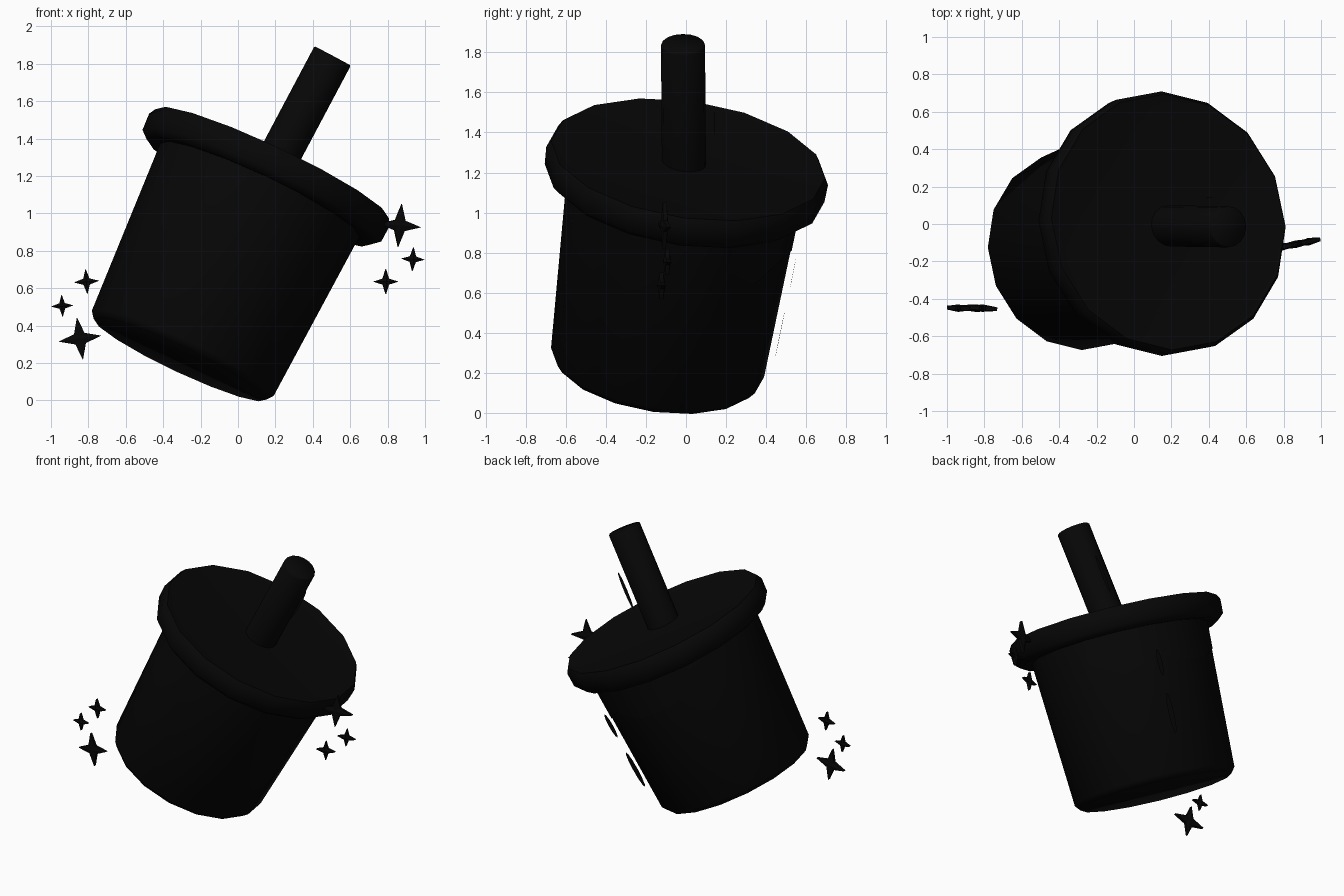
import bpy, math
from mathutils import Vector, Matrix

if "Cube" in bpy.data.objects:
    bpy.data.objects.remove(bpy.data.objects["Cube"])

SIDES = 16
BLACK = bpy.data.materials.new("black")
BLACK.diffuse_color = (0.002, 0.002, 0.002, 1)
BLACK.use_nodes = True
BLACK.node_tree.nodes["Principled BSDF"].inputs["Base Color"].default_value = BLACK.diffuse_color


def add_mesh(name, verts, faces, matrix=Matrix(), smooth=True):
    mesh = bpy.data.meshes.new(name)
    mesh.from_pydata(verts, [], faces)
    mesh.transform(matrix)
    mesh.update()
    mesh.materials.append(BLACK)
    ob = bpy.data.objects.new(name, mesh)
    bpy.context.collection.objects.link(ob)
    if smooth:
        bpy.ops.object.select_all(action='DESELECT')
        ob.select_set(True)
        bpy.context.view_layer.objects.active = ob
        bpy.ops.object.shade_smooth_by_angle(angle=math.radians(60))
    return ob


def lathe(name, profile, matrix):
    """Revolve (radius, height) points and cap both ends."""
    verts, faces = [], []
    for r, h in profile:
        for i in range(SIDES):
            a = math.tau * i / SIDES
            verts.append((r * math.cos(a), r * math.sin(a), h))
    for k in range(len(profile) - 1):
        for i in range(SIDES):
            j = (i + 1) % SIDES
            a, b = k * SIDES, (k + 1) * SIDES
            faces.append((a + i, a + j, b + j, b + i))
    faces.append(tuple(reversed(range(SIDES))))
    last = (len(profile) - 1) * SIDES
    faces.append(tuple(range(last, last + SIDES)))
    return add_mesh(name, verts, faces, matrix)


def frame(start, end):
    start, end = Vector(start), Vector(end)
    rot = Vector((0, 0, 1)).rotation_difference(end - start)
    return Matrix.Translation(start) @ rot.to_matrix().to_4x4()


cup = frame((-0.308, -0.146, 0.225), (0.15, 0, 1.195))
straw = frame((0.165, -0.01, 1.20), (0.505, -0.015, 1.84))

# Tapered cup with a small bevelled foot
lathe("cup_body", [(0.51, -0.005), (0.537, 0.03), (0.59, 1.04)], cup)

# Lid with a rounded lower lip and a squarer upper rim
lathe("lid", [(0.58, 1.005), (0.665, 0.995), (0.705, 1.03),
              (0.71, 1.125), (0.69, 1.16), (0.64, 1.15)], cup)

# Straw with a closed, softly bevelled tip
lathe("straw", [(0.11, 0), (0.11, 0.72), (0.105, 0.727)], straw)

# Thin dripping layer hugging the back of the cup
verts, faces = [], []
for i, low in enumerate([0.84, 0.72, 0.80, 0.74, 0.76, 0.82]):
    a = math.tau * (i + 1) / SIDES
    for h in (low, 1.02):
        r = 0.5355 + 0.0525 * h + 0.005
        verts.append((r * math.cos(a), r * math.sin(a), h))
    if i:
        k = 2 * i
        faces.append((k - 2, k, k + 1, k - 1))
add_mesh("drip_layer", verts, faces, cup)


# Slender lens-shaped highlights floating off the cup and straw
def highlight(name, matrix, radius, height, length, width, azimuth, slope, turn):
    a, b = math.radians(azimuth), math.radians(turn)
    n = 12
    pts = []
    for i in range(n):
        t = math.tau * i / n
        u, v = width / 2 * math.cos(t), length / 2 * math.sin(t)
        r = radius + slope * v
        pts.append((r * math.cos(a) - u * math.sin(b),
                    r * math.sin(a) + u * math.cos(b), height + v))
    add_mesh(name, pts, [tuple(range(n))], matrix, False)


highlight("cup_highlight_long", cup, 0.63, 0.40, 0.27, 0.045, 66, 0.05, 85)
highlight("cup_highlight_short", cup, 0.65, 0.74, 0.18, 0.04, 66, 0.05, 85)
highlight("straw_highlight", straw, 0.165, 0.35, 0.27, 0.03, 68, 0, 88)


# Four-pointed sparkles, slightly puffed in the middle
def sparkle(name, x, y, z, size, roll, yaw):
    n, t = 8, 0.010
    verts = []
    for side in (-t, t):
        for i in range(n):
            a = math.tau * i / n
            r = size if i % 2 == 0 else size * 0.34
            verts.append((r * math.cos(a), side, r * math.sin(a)))
    verts += [(0, -2 * t, 0), (0, 2 * t, 0)]
    faces = []
    for i in range(n):
        j = (i + 1) % n
        faces += [(i, j, 2 * n), (j + n, i + n, 2 * n + 1), (i, i + n, j + n, j)]
    m = (Matrix.Translation((x, y, z)) @ Matrix.Rotation(yaw, 4, 'Z')
         @ Matrix.Rotation(math.radians(roll), 4, 'Y'))
    add_mesh(name, verts, faces, m, False)


for i, (x, z, s, roll) in enumerate([(0.865, 0.935, 0.115, 5),
                                     (0.935, 0.755, 0.063, 3),
                                     (0.79, 0.635, 0.067, 0)]):
    sparkle(f"right_sparkle_{i+1}", x, -0.105 + 0.2 * (x - 0.88), z, s, roll, 0.2)
for i, (x, z, s, roll) in enumerate([(-0.845, 0.33, 0.115, -8),
                                     (-0.94, 0.505, 0.06, -3),
                                     (-0.81, 0.635, 0.068, -4)]):
    sparkle(f"left_sparkle_{i+1}", x, -0.45, z, s, roll, -0.05)
